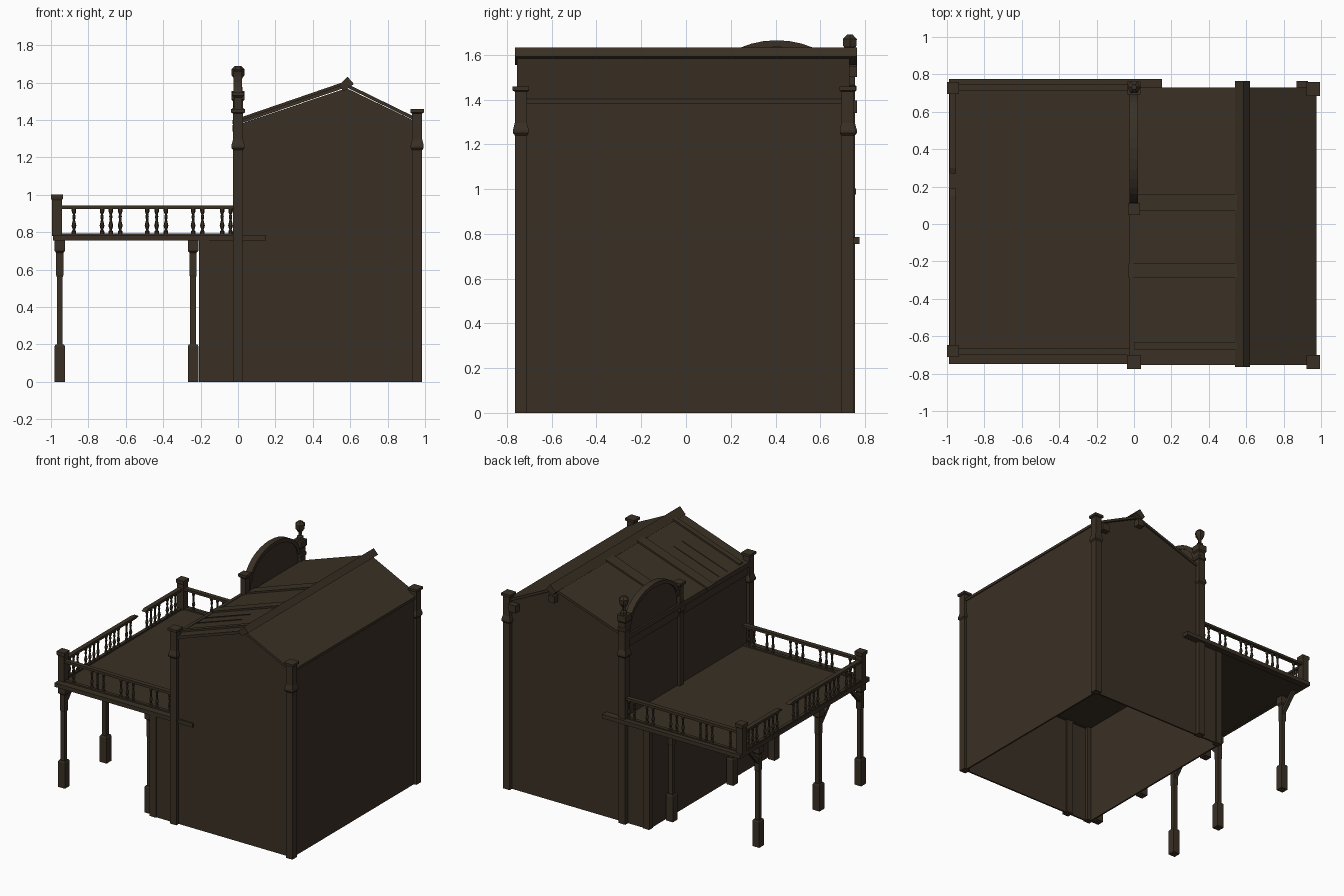
import bpy, bmesh, math

wood = bpy.data.materials.new("dark_brown_wood")
wood.diffuse_color = (0.042, 0.030, 0.018, 1)


def finish(name, bm):
    bmesh.ops.recalc_face_normals(bm, faces=bm.faces)
    me = bpy.data.meshes.new(name)
    bm.to_mesh(me)
    bm.free()
    me.materials.append(wood)
    ob = bpy.data.objects.new(name, me)
    bpy.context.collection.objects.link(ob)
    return ob


def add_box(bm, x0, x1, y0, y1, z0, z1):
    vs = bmesh.ops.create_cube(bm, size=1)["verts"]
    for v in vs:
        v.co = (x1 if v.co.x > 0 else x0, y1 if v.co.y > 0 else y0, z1 if v.co.z > 0 else z0)


def boxes(name, *dims):
    bm = bmesh.new()
    for d in dims:
        add_box(bm, *d)
    return finish(name, bm)


def add_prism(bm, pts, axis, lo, hi):
    """Extrude a 2D outline: axis y takes (x, z), axis x takes (y, z)."""
    def put(p, d):
        return (p[0], d, p[1]) if axis == "y" else (d, p[0], p[1])
    a = [bm.verts.new(put(p, lo)) for p in pts]
    b = [bm.verts.new(put(p, hi)) for p in pts]
    bm.faces.new(a)
    bm.faces.new(b[::-1])
    for i in range(len(pts)):
        j = (i + 1) % len(pts)
        bm.faces.new((a[i], a[j], b[j], b[i]))


def prism(name, pts, axis, lo, hi):
    bm = bmesh.new()
    add_prism(bm, pts, axis, lo, hi)
    return finish(name, bm)


def add_lathe(bm, x, y, profile, n, turn=0.0):
    """Stack rings of (radius, z) round a vertical axis."""
    rings = [[bm.verts.new((x + r * math.cos(turn + 2 * math.pi * k / n),
                            y + r * math.sin(turn + 2 * math.pi * k / n), z))
              for k in range(n)] for r, z in profile]
    for a, b in zip(rings, rings[1:]):
        for k in range(n):
            bm.faces.new((a[k], a[(k + 1) % n], b[(k + 1) % n], b[k]))
    bm.faces.new(rings[0][::-1])
    bm.faces.new(rings[-1])


def square_lathe(bm, x, y, profile):
    add_lathe(bm, x, y, [(h * math.sqrt(2), z) for h, z in profile], 4, math.pi / 4)


# Ground floor walls, open underneath
XW, YF, YB = -0.20, -0.737, 0.722
boxes("ground_floor_walls",
      (XW, 0.965, YF, YF + 0.012, 0, 0.77), (XW, 0.965, YB - 0.012, YB, 0, 0.77),
      (XW, XW + 0.012, YF, YB, 0, 0.77), (0.953, 0.965, YF, YB, 0, 0.77))
boxes("ground_floor_corner_posts",
      (-0.208, -0.155, -0.745, -0.70, 0, 0.76), (-0.208, -0.155, 0.685, 0.73, 0, 0.76))

# Upper floor with gable ends
prism("upper_floor", [(0, 0.76), (0.965, 0.76), (0.965, 1.385), (0.58, 1.57), (0, 1.375)], "y", YF, YB)

# Roof slabs, ridge beam and raised planks
prism("roof_left", [(-0.005, 1.375), (0.58, 1.575), (0.58, 1.595), (-0.005, 1.395)], "y", -0.755, 0.73)
prism("roof_right", [(0.58, 1.575), (0.975, 1.382), (0.975, 1.402), (0.58, 1.595)], "y", -0.755, 0.73)
prism("ridge_beam", [(0.54, 1.585), (0.565, 1.555), (0.62, 1.592), (0.585, 1.632)], "y", -0.765, 0.765)
bm = bmesh.new()
for y0, y1, x0 in ((0.07, 0.16, 0.02), (-0.29, -0.21, -0.03), (-0.67, -0.63, 0.0)):
    z = 1.397 + x0 * 0.342
    add_prism(bm, [(x0, z - 0.01), (0.55, 1.575), (0.55, 1.598), (x0, z + 0.012)], "y", y0, y1)
for y in (-0.40, -0.50):
    add_prism(bm, [(0.01, 1.39), (0.38, 1.52), (0.38, 1.531), (0.01, 1.405)], "y", y - 0.003, y + 0.003)
finish("roof_planks", bm)
boxes("eave_moulding", (-0.025, 0, -0.72, 0.72, 1.365, 1.40), (-0.012, 0, -0.72, 0.72, 1.30, 1.365))
boxes("purlin_ends", (0.55, 0.60, 0.70, 0.765, 1.50, 1.55), (0.87, 0.93, 0.70, 0.765, 1.34, 1.395))

# Corner posts with flared collars and caps
COLLAR = [(0.027, 0), (0.027, 1.24), (0.035, 1.25), (0.035, 1.265), (0.027, 1.295), (0.027, 1.435),
          (0.037, 1.44), (0.037, 1.458)]
bm = bmesh.new()
for x, y in ((0, -0.738), (0.958, -0.738), (0.958, 0.722)):
    square_lathe(bm, x, y, COLLAR)
finish("corner_posts", bm)

# False front: arched board between two taller posts
def arch(a, b, base):
    pts = [(0.405 + a * math.cos(t * math.pi / 16), 1.465 + b * math.sin(t * math.pi / 16)) for t in range(17)]
    return pts + [(0.405 - a, base), (0.405 + a, base)]


prism("false_front_board", arch(0.28, 0.18, 1.30), "x", -0.012, 0.015)
bm = bmesh.new()
outer, inner = arch(0.295, 0.20, 1.36)[:17], arch(0.27, 0.17, 1.36)[:17]
for i in range(16):
    add_prism(bm, [outer[i], outer[i + 1], inner[i + 1], inner[i]], "x", -0.025, 0.022)
finish("false_front_arch_rim", bm)
bm = bmesh.new()
square_lathe(bm, 0, 0.08, [(0.022, 0.78), (0.022, 1.33), (0.03, 1.34), (0.03, 1.37), (0.022, 1.38),
                           (0.022, 1.52), (0.032, 1.53), (0.032, 1.55)])
square_lathe(bm, 0, 0.728, COLLAR[:-2] + [(0.033, 1.44), (0.033, 1.46), (0.027, 1.465), (0.027, 1.50),
                                         (0.035, 1.51), (0.035, 1.555)])
finish("false_front_posts", bm)
bm = bmesh.new()
add_lathe(bm, 0, 0.732, [(0.025, 1.555), (0.025, 1.575), (0.012, 1.585), (0.014, 1.61), (0.034, 1.64),
                         (0.036, 1.67), (0.015, 1.69)], 6)
finish("post_finial", bm)

# Balcony deck with long edge beams
boxes("balcony_deck", (-0.985, 0.01, -0.735, 0.76, 0.762, 0.783))
boxes("balcony_edge_beams",
      (-0.99, 0.15, -0.748, -0.71, 0.755, 0.785), (-0.99, 0.15, 0.725, 0.775, 0.755, 0.785),
      (-0.99, -0.955, -0.74, 0.77, 0.755, 0.785))

# Porch posts with feet, capitals and diagonal braces
for name, x in (("outer_porch_posts", -0.953), ("inner_porch_posts", -0.24)):
    bm = bmesh.new()
    for y, way in ((-0.69, 1), (-0.20, -1), (0.51, 1)):
        square_lathe(bm, x, y, [(0.028, 0), (0.028, 0.19), (0.023, 0.20), (0.016, 0.20), (0.016, 0.56),
                                (0.019, 0.57), (0.019, 0.69), (0.028, 0.70), (0.028, 0.757)])
        add_prism(bm, [(y, 0.60), (y, 0.64), (y + way * 0.11, 0.757), (y + way * 0.14, 0.757)],
                  "x", x - 0.014, x + 0.014)
    finish(name, bm)

# Railing posts
bm = bmesh.new()
for y in (-0.678, 0.728):
    square_lathe(bm, -0.968, y, [(0.026, 0.78), (0.026, 0.97), (0.032, 0.98), (0.032, 1.003)])
finish("railing_posts", bm)

# Handrails and foot rails; the side handrail is broken
RX = -0.97
boxes("end_rails",
      (RX, 0, -0.70, -0.666, 0.925, 0.943), (RX, 0, 0.712, 0.746, 0.925, 0.943),
      (RX, 0, -0.695, -0.671, 0.783, 0.793), (RX, 0, 0.717, 0.741, 0.783, 0.793),
      (RX - 0.012, RX + 0.012, -0.678, 0.728, 0.783, 0.793))
bm = bmesh.new()
add_prism(bm, [(-0.678, 0.925), (0.16, 0.925), (0.19, 0.935), (0.15, 0.943), (-0.678, 0.943)],
          "x", RX - 0.017, RX + 0.017)
add_prism(bm, [(0.728, 0.925), (0.31, 0.925), (0.27, 0.931), (0.30, 0.943), (0.728, 0.943)],
          "x", RX - 0.017, RX + 0.017)
finish("broken_side_rail", bm)

# Turned balusters, several missing
TURN = [(0.012, 0.79), (0.012, 0.805), (0.006, 0.812), (0.013, 0.835), (0.006, 0.865), (0.009, 0.885),
        (0.006, 0.895), (0.012, 0.91), (0.012, 0.927)]
bm = bmesh.new()
for x in (-0.877, -0.727, -0.68, -0.63, -0.486, -0.435, -0.385, -0.24, -0.19, -0.085, -0.04):
    for y in (-0.683, 0.729):
        add_lathe(bm, x, y, TURN, 6)
for i in range(27):
    y = -0.60 + i * 0.048
    if i % 5 not in (3,) and not 0.14 < y < 0.31:
        add_lathe(bm, RX, y, TURN, 6)
finish("balusters", bm)
